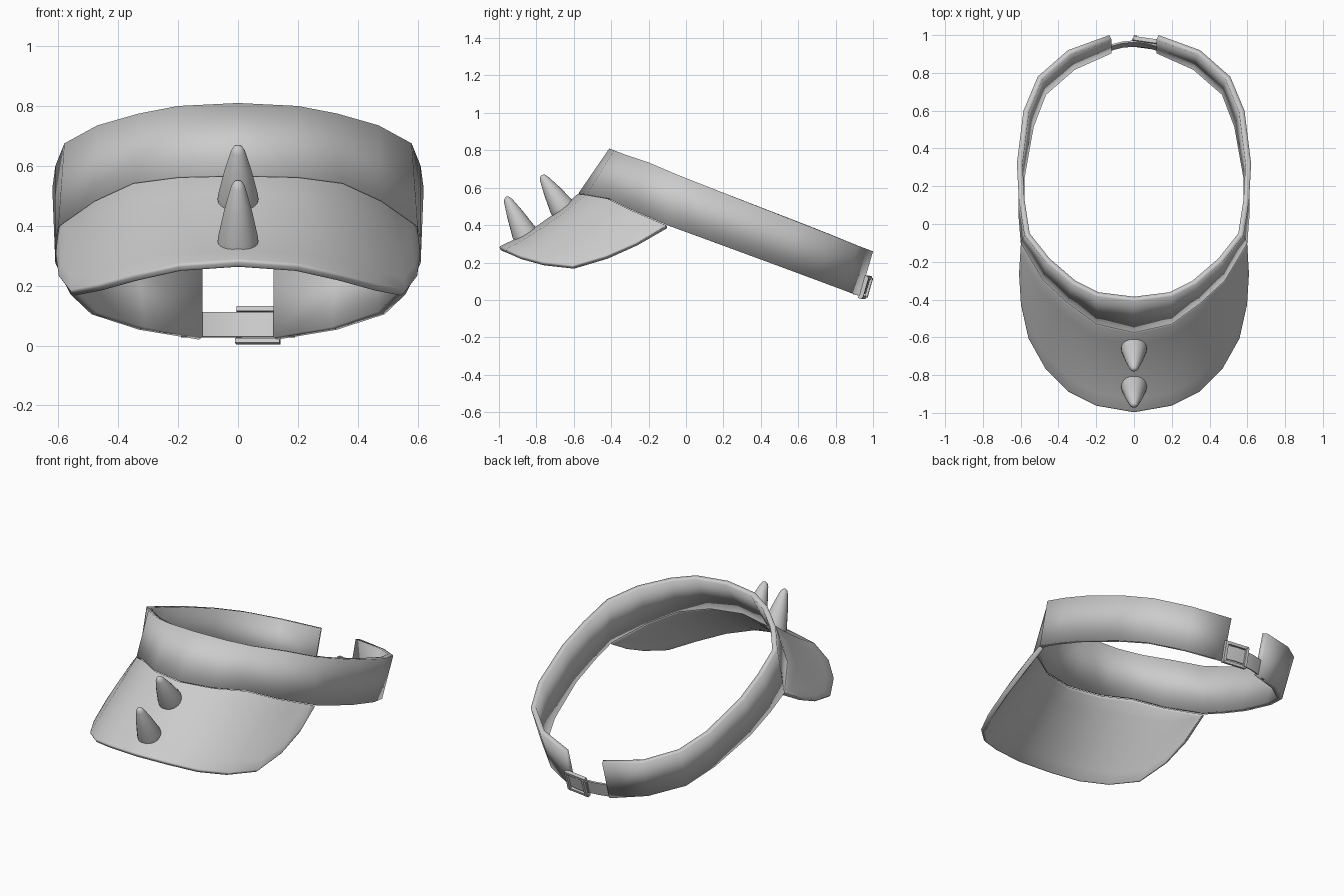
import bpy, bmesh, math
from mathutils import Vector, Matrix

if "Cube" in bpy.data.objects:
    bpy.data.objects.remove(bpy.data.objects["Cube"])


def make_object(name, bm, angle=35):
    bmesh.ops.recalc_face_normals(bm, faces=bm.faces)
    me = bpy.data.meshes.new(name)
    bm.to_mesh(me)
    bm.free()
    ob = bpy.data.objects.new(name, me)
    bpy.context.collection.objects.link(ob)
    bpy.ops.object.select_all(action='DESELECT')
    ob.select_set(True)
    bpy.context.view_layer.objects.active = ob
    bpy.ops.object.shade_smooth_by_angle(angle=math.radians(angle))
    return ob


def sheet(name, rows, thickness, bevel=0):
    """Half sheet through rows of points, mirrored in x and thickened inwards."""
    bm = bmesh.new()
    grid = [[bm.verts.new(p) for p in row] for row in rows]
    for a, b in zip(grid, grid[1:]):
        for i in range(len(a) - 1):
            bm.faces.new((a[i], b[i], b[i + 1], a[i + 1]))
    bmesh.ops.remove_doubles(bm, verts=bm.verts, dist=0.0005)
    # make the normals face the outside (front / up)
    bmesh.ops.recalc_face_normals(bm, faces=bm.faces)
    bm.normal_update()
    flip = min(bm.faces, key=lambda f: f.calc_center_median().y).normal.y > 0
    faces = list(bm.faces)
    if flip:
        bmesh.ops.reverse_faces(bm, faces=faces)
    me = bpy.data.meshes.new(name)
    bm.to_mesh(me)
    bm.free()
    ob = bpy.data.objects.new(name, me)
    bpy.context.collection.objects.link(ob)
    m = ob.modifiers.new("mirror", 'MIRROR')
    m.use_clip = True
    s = ob.modifiers.new("thickness", 'SOLIDIFY')
    s.thickness, s.offset = thickness, -1
    if bevel:
        b = ob.modifiers.new("round_edge", 'BEVEL')
        b.width, b.segments = bevel, 3
        b.limit_method, b.angle_limit = 'ANGLE', math.radians(60)
    bpy.ops.object.select_all(action='DESELECT')
    ob.select_set(True)
    bpy.context.view_layer.objects.active = ob
    bpy.ops.object.shade_smooth_by_angle(angle=math.radians(35))
    return ob


# Head band: right half, front centre to back opening
top = [(0, -.41, .81), (.2, -.385, .80), (.33, -.32, .775), (.47, -.2, .735),
       (.58, -.06, .675), (.61, .13, .60), (.62, .32, .525), (.585, .6, .416),
       (.51, .78, .346), (.35, .92, .29), (.13, 1.0, .26)]
bottom = [(0, -.575, .57), (.2, -.53, .565), (.35, -.42, .545), (.48, -.3, .485),
          (.6, -.1, .40), (.612, .05, .345), (.61, .24, .275), (.56, .52, .172),
          (.49, .70, .105), (.33, .84, .053), (.13, .93, .02)]
sheet("head_band", [top, bottom], .03)

# Brim: from the band seam out to the curved edge
corner = Vector(bottom[4])
seam = [Vector(p) for p in bottom[:4]]
seam += [seam[3].lerp(corner, t) for t in (.4, .65, .85, 1)]
edge = [Vector(p) for p in [(0, -1, .285), (.2, -.965, .27), (.35, -.89, .235),
                            (.47, -.77, .2), (.56, -.61, .18), (.6, -.43, .232),
                            (.61, -.27, .30), (.6, -.1, .40)]]
rows = []
for k in range(7):
    t = k / 6
    row = []
    for i, (s, e) in enumerate(zip(seam, edge)):
        p = s.lerp(e, t)
        p.z -= .1 * t * (1 - t) * max(-.3, 1 - i / 3.5) * (i < 7)
        row.append(p)
    rows.append(row)
sheet("brim", rows, .028, .011)


# Spikes: lathed cones with rounded tips
def spike(name, base, tip):
    base, tip = Vector(base), Vector(tip)
    axis = tip - base
    profile = [(0, -.02), (.068, -.02), (.067, 0), (.045, .5), (.024, .88),
               (.014, .97), (0, 1)]
    bm = bmesh.new()
    vs = [bm.verts.new((r, 0, z if z < 0 else z * axis.length)) for r, z in profile]
    es = [bm.edges.new(pair) for pair in zip(vs, vs[1:])]
    bmesh.ops.spin(bm, geom=vs + es, cent=(0, 0, 0), axis=(0, 0, 1),
                   angle=math.tau, steps=20)
    bmesh.ops.remove_doubles(bm, verts=bm.verts, dist=.0005)
    rot = Vector((0, 0, 1)).rotation_difference(axis).to_matrix().to_4x4()
    bm.transform(Matrix.Translation(base) @ rot)
    make_object(name, bm, 50)


spike("front_spike", (0, -.867, .362), (0, -.962, .552))
spike("rear_spike", (0, -.668, .503), (0, -.772, .668))

# Back strap: thin tilted strip that tucks into both band ends
tilt = Vector((0, .28, .96))


def strap(name, path, height, thick):
    bm = bmesh.new()
    rings = []
    for x, y in path:
        c = Vector((x, y, .07))
        out = Vector((0, .96, -.28)) * thick / 2
        up = tilt * height / 2
        rings.append([bm.verts.new(c + a * up + b * out)
                      for a, b in ((1, 1), (1, -1), (-1, -1), (-1, 1))])
    for a, b in zip(rings, rings[1:]):
        for i in range(4):
            j = (i + 1) % 4
            bm.faces.new((a[i], a[j], b[j], b[i]))
    bm.faces.new(rings[0])
    bm.faces.new(rings[-1])
    make_object(name, bm)


strap("back_strap", [(-.19, .908), (-.13, .932), (-.06, .95), (0, .955),
                     (.06, .95), (.13, .932), (.19, .908)], .085, .01)
strap("strap_overlap", [(-.01, .967), (.06, .962), (.13, .946)], .08, .008)

# Buckle: rectangular frame with a centre bar
bm = bmesh.new()
place = (Matrix.Translation((.068, .957, .068)) @ Matrix.Rotation(-.14, 4, 'Z')
         @ Matrix.Rotation(-.284, 4, 'X'))
bars = [((0, 0, .055), (.15, .022, .016)), ((0, 0, -.055), (.15, .022, .016)),
        ((.066, .004, 0), (.016, .022, .11)), ((-.066, .012, 0), (.016, .014, .11))]
for pos, size in bars:
    bmesh.ops.create_cube(bm, size=1, matrix=place @ Matrix.Translation(pos)
                          @ Matrix.Diagonal((*size, 1)))
make_object("buckle", bm)
